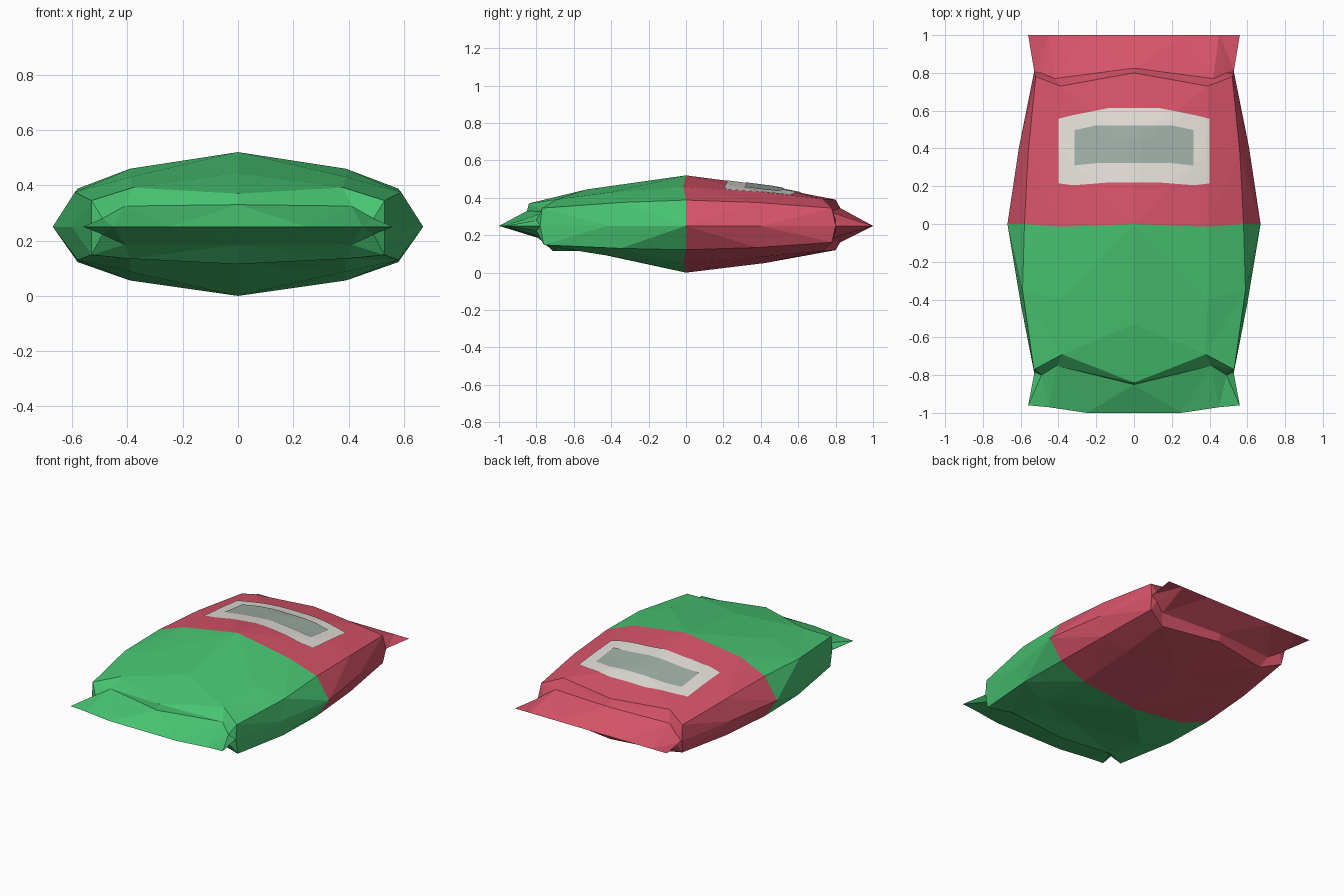
import bpy, bmesh
from mathutils import Vector
from mathutils.bvhtree import BVHTree

if "Cube" in bpy.data.objects:
    bpy.data.objects.remove(bpy.data.objects["Cube"])


def material(name, rgb):
    m = bpy.data.materials.new(name)
    m.diffuse_color = (*rgb, 1)
    m.use_nodes = True
    m.node_tree.nodes["Principled BSDF"].inputs["Base Color"].default_value = m.diffuse_color
    return m


def finish(name, bm, mats):
    me = bpy.data.meshes.new(name)
    bm.to_mesh(me)
    ob = bpy.data.objects.new(name, me)
    bpy.context.collection.objects.link(ob)
    for m in mats:
        me.materials.append(m)
    return ob


green = material("green_film", (0.065, 0.56, 0.17))
red = material("red_film", (0.68, 0.088, 0.14))
white = material("label_white", (0.78, 0.74, 0.69))
grey = material("label_grey", (0.35, 0.43, 0.39))

# Half cross-sections (x, y, z) from the side seam to the centre line
back = [
    [(.56, 1, .25), (.45, 1, .25), (.25, 1, .25), (0, 1, .25)],
    [(.53, .82, .25), (.49, .80, .28), (.42, .77, .325), (0, .825, .345)],
    [(.53, .80, .25), (.52, .78, .345), (.39, .73, .395), (0, .80, .39)],
    [(.61, .40, .25), (.56, .38, .375), (.39, .40, .43), (0, .42, .465)]]
middle = [[(.67, 0, .25), (.58, 0, .388), (.39, -.015, .46), (0, 0, .52)]]
front_top = [
    [(.60, -.42, .25), (.59, -.35, .375), (.39, -.40, .43), (0, -.53, .445)],
    [(.53, -.78, .25), (.53, -.77, .345), (.38, -.69, .392), (0, -.84, .37)],
    [(.53, -.80, .25), (.49, -.80, .28), (.41, -.75, .325), (0, -.85, .33)],
    [(.56, -.96, .25), (.45, -.97, .25), (.25, -1, .25), (0, -1, .25)]]
front_bottom = [
    [(.60, -.42, .25), (.58, -.35, .38), (.39, -.40, .425), (0, -.53, .396)],
    [(.53, -.78, .25), (.53, -.76, .36), (.39, -.69, .375), (0, -.71, .396)],
    [(.53, -.80, .25), (.49, -.80, .28), (.41, -.76, .32), (0, -.79, .32)],
    front_top[3]]


def add_skin(bm, rows, underside):
    grid = []
    for row in rows:
        pts = [Vector(p) for p in row]
        if underside:
            for p in pts:
                p.z = .25 - (p.z - .25) * .25 / .27
        full = [Vector((-p.x, p.y, p.z)) for p in pts] + pts[-2::-1]
        grid.append([bm.verts.new(p) for p in full])
    for a, b in zip(grid, grid[1:]):
        for i in range(len(a) - 1):
            f = bm.faces.new((a[i], b[i], b[i + 1], a[i + 1]))
            f.material_index = int(f.calc_center_median().y > 0)


# Pillow-shaped bag: upper and lower film joined along the flat seam
bm = bmesh.new()
add_skin(bm, back + middle + front_top, False)
add_skin(bm, back + middle + front_bottom, True)
bmesh.ops.remove_doubles(bm, verts=bm.verts, dist=.0005)
seen = set()
for f in list(bm.faces):
    key = frozenset(f.verts)
    if key in seen or f.calc_area() < 1e-7:
        bm.faces.remove(f)
    seen.add(key)
bmesh.ops.triangulate(bm, faces=bm.faces)
bmesh.ops.recalc_face_normals(bm, faces=bm.faces)
tree = BVHTree.FromBMesh(bm)
finish("bag", bm, [green, red])


# Label patches draped over the upper film
def patch(name, stations, lift, mat, n=6):
    half = [Vector(s) for s in stations]
    cols = [Vector((-s.x, s.y, s.z)) for s in half] + half[::-1]
    bm = bmesh.new()
    grid = []
    for k in range(len(cols) - 1):
        for s in range(5 if k < len(cols) - 2 else 6):
            c = cols[k].lerp(cols[k + 1], s / 5)
            line = []
            for j in range(n + 1):
                y = c.y + (c.z - c.y) * j / n
                hit = tree.ray_cast(Vector((c.x, y, 2)), Vector((0, 0, -1)))[0]
                line.append(bm.verts.new((c.x, y, hit.z + lift)))
            grid.append(line)
    for a, b in zip(grid, grid[1:]):
        for j in range(n):
            bm.faces.new((a[j], b[j], b[j + 1], a[j + 1]))
    finish(name, bm, [mat])


# Stations are (x, y start, y end)
patch("label_border", [(.40, .215, .557), (.32, .205, .577), (.13, .22, .615)], .005, white)
patch("label_panel", [(.315, .31, .497), (.20, .322, .522)], .009, grey)
